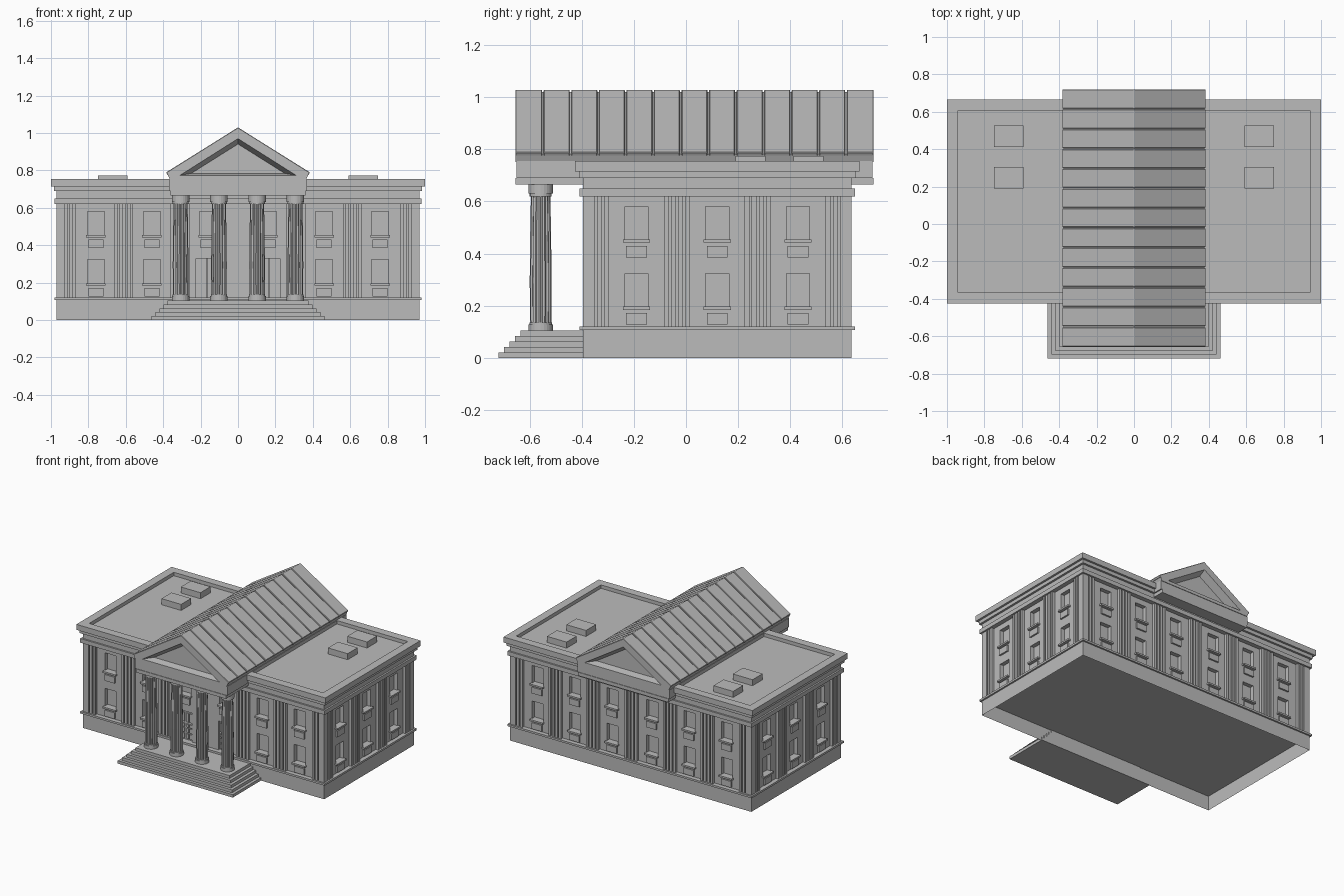
import bpy, bmesh, math
from mathutils import Vector

if "Cube" in bpy.data.objects:
    bpy.data.objects.remove(bpy.data.objects["Cube"], do_unlink=True)

stone = bpy.data.materials.new("grey_stone")
stone.use_nodes = True
grey = (0.5, 0.5, 0.5, 1)
stone.diffuse_color = grey
stone.node_tree.nodes["Principled BSDF"].inputs["Base Color"].default_value = grey

CY = 0.12              # centre of the main block in y
HX, HY = 0.97, 0.516   # half sizes of the main block
WALL = 0.02            # how far walls sit behind the pilasters


def finish(name, bm):
    bmesh.ops.recalc_face_normals(bm, faces=bm.faces)
    mesh = bpy.data.meshes.new(name)
    bm.to_mesh(mesh)
    bm.free()
    mesh.materials.append(stone)
    ob = bpy.data.objects.new(name, mesh)
    bpy.context.scene.collection.objects.link(ob)
    return ob


def loft(bm, rings):
    """Skin matching rings of points and cap both ends."""
    loops = [[bm.verts.new(p) for p in ring] for ring in rings]
    n = len(loops[0])
    for a, b in zip(loops, loops[1:]):
        for i in range(n):
            j = (i + 1) % n
            bm.faces.new((a[i], a[j], b[j], b[i]))
    bm.faces.new(loops[0])
    bm.faces.new(loops[-1])


def add_box(bm, x0, x1, y0, y1, z0, z1):
    loft(bm, [[(x0, y0, z), (x1, y0, z), (x1, y1, z), (x0, y1, z)] for z in (z0, z1)])


def box(name, *size):
    bm = bmesh.new()
    add_box(bm, *size)
    return finish(name, bm)


def slab(name, grow, z0, z1):
    return box(name, -HX - grow, HX + grow, CY - HY - grow, CY + HY + grow, z0, z1)


def cut(target, cutter):
    mod = target.modifiers.new("cut", "BOOLEAN")
    mod.operation = "DIFFERENCE"
    mod.solver = "EXACT"
    mod.object = cutter
    bpy.context.view_layer.objects.active = target
    bpy.ops.object.modifier_apply(modifier=mod.name)
    bpy.data.objects.remove(cutter, do_unlink=True)


# Plinth, open underneath
plinth = slab("plinth", 0, 0, 0.108)
bm = bmesh.new()
bm.from_mesh(plinth.data)
low = [f for f in bm.faces if all(v.co.z < 0.01 for v in f.verts)]
bmesh.ops.delete(bm, geom=low, context="FACES_ONLY")
bm.to_mesh(plinth.data)
bm.free()
slab("plinth_ledge", 0.012, 0.106, 0.12)

# Walls and entablature
walls = slab("walls", -WALL, 0.115, 0.625)
slab("architrave", 0.012, 0.62, 0.65)
slab("frieze", 0, 0.65, 0.69)
slab("lower_cornice", 0.015, 0.69, 0.715)
roof = slab("flat_roof", 0.03, 0.715, 0.755)
cut(roof, slab("roof_well", -0.03, 0.73, 0.8))

# Facade details, placed by side: (name, along, outward, half depth, window spots, pilaster spots)
X, Y = Vector((1, 0, 0)), Vector((0, 1, 0))
long_windows = [-0.76, -0.46, -0.16, 0.16, 0.46, 0.76]
long_pilasters = [-0.92, -0.61, -0.31, 0.31, 0.61, 0.92]
short_windows = [-0.31, 0, 0.31]
short_pilasters = [-0.466, -0.155, 0.155, 0.466]
sides = [("front", X, -Y, HY, long_windows, long_pilasters),
         ("back", -X, Y, HY, long_windows, long_pilasters + [0]),
         ("left", Y, X, HX, short_windows, short_pilasters),
         ("right", -Y, -X, HX, short_windows, short_pilasters)]

holes = bmesh.new()
for side, along, out, depth, windows, pilasters in sides:
    face = Vector((0, CY, 0)) + out * (depth - WALL)

    def place(bm, u, half, d0, d1, z0, z1):
        a = face + along * (u - half) + out * d0
        b = face + along * (u + half) + out * d1
        x, y = sorted((a.x, b.x)), sorted((a.y, b.y))
        add_box(bm, *x, *y, z0, z1)

    sills, panels, posts = bmesh.new(), bmesh.new(), bmesh.new()
    for u in windows:
        for z in (0.19, 0.448):
            if side == "front" and abs(u) < 0.2 and z < 0.3:
                continue
            place(holes, u, 0.045, -0.03, 0.02, z, z + 0.133)
            place(sills, u, 0.052, -0.03, 0.02, z - 0.006, z + 0.006)
            place(panels, u, 0.04, -0.01, 0.012, z - 0.063, z - 0.018)
    for u in pilasters:
        place(posts, u, 0.05, -0.01, 0.008, 0.118, 0.622)
        for i in range(4):
            place(posts, u + (i - 1.5) * 0.0273, 0.009, 0, WALL, 0.118, 0.622)
    finish(side + "_window_sills", sills)
    finish(side + "_window_panels", panels)
    finish(side + "_pilasters", posts)

# Entrance doors with raised frames and panels
doors = bmesh.new()
front = CY - HY + WALL
for cx in (-0.165, 0.165):
    add_box(holes, cx - 0.06, cx + 0.06, front - 0.02, front + 0.03, 0.1, 0.33)
    for leaf in (-0.03, 0.03):
        x = cx + leaf
        add_box(doors, x - 0.029, x + 0.029, front + 0.015, front + 0.035, 0.118, 0.33)
        for col in (-0.013, 0.013):
            for z0, z1 in ((0.13, 0.165), (0.175, 0.205), (0.213, 0.235), (0.25, 0.315)):
                add_box(doors, x + col - 0.009, x + col + 0.009, front + 0.007, front + 0.02, z0, z1)
cut(walls, finish("openings", holes))
finish("entrance_doors", doors)

# Entrance steps
bm = bmesh.new()
for i in range(5):
    inset = i * 0.021
    add_box(bm, -0.462 + inset, 0.462 - inset, -0.72 + inset, -0.39, i * 0.021, (i + 1) * 0.021)
finish("entrance_steps", bm)

# Portico columns with fluted shafts
FLUTES = 16


def ring(cx, cy, r, z, n, groove=1.0):
    return [(cx + r * (groove if i % 2 else 1) * math.cos(math.tau * i / n),
             cy + r * (groove if i % 2 else 1) * math.sin(math.tau * i / n), z) for i in range(n)]


for k, cx in enumerate((-0.307, -0.102, 0.102, 0.307)):
    bm = bmesh.new()
    cy = -0.558
    loft(bm, [ring(cx, cy, r, z, FLUTES * 2, 0.88) for r, z in
              ((0.041, 0.125), (0.042, 0.3), (0.04, 0.48), (0.037, 0.635))])
    for r, z0, z1 in ((0.047, 0.103, 0.128), (0.043, 0.128, 0.136),
                      (0.042, 0.62, 0.63), (0.047, 0.63, 0.668)):
        loft(bm, [ring(cx, cy, r, z, 24) for z in (z0, z1)])
    finish("portico_column_%d" % (k + 1), bm)

# Portico beam running through the building
Y0, Y1 = -0.655, 0.72
box("portico_beam", -0.362, 0.362, Y0, Y1, 0.665, 0.69)
box("portico_frieze", -0.37, 0.37, Y0 + 0.004, Y1 - 0.004, 0.69, 0.755)


def prism(name, profile, y0, y1):
    bm = bmesh.new()
    loft(bm, [[(x, y, z) for x, z in profile] for y in (y0, y1)])
    return finish(name, bm)


# Gable body with a tapered recess in both pediments
gable = prism("gable", [(-0.365, 0.752), (0.365, 0.752), (0.378, 0.783), (0, 1.02), (-0.378, 0.783)], Y0, Y1)
outer = [(-0.31, 0.774), (0.31, 0.774), (0, 0.97)]
inner = [(-0.25, 0.784), (0.25, 0.784), (0, 0.941)]
for end, inward in ((Y0, 1), (Y1, -1)):
    bm = bmesh.new()
    loft(bm, [[(x, end + d * inward, z) for x, z in tri]
              for d, tri in ((-0.01, outer), (0.001, outer), (0.05, inner))])
    cut(gable, finish("pediment_recess", bm))

# Roof panels with narrow gaps
count = 13
step = (Y1 - Y0) / count
chevron = [(-0.385, 0.789), (0, 1.03), (0.385, 0.789), (0.376, 0.774), (0, 1.012), (-0.376, 0.774)]
for i in range(count):
    y = Y0 + i * step
    panel = prism("roof_panel_%d" % (i + 1), chevron, y + 0.003 * (i > 0), y + step - 0.003 * (i < count - 1))
    bev = panel.modifiers.new("bevel", "BEVEL")
    bev.width = 0.003
    bev.segments = 1

# Skylights on the flat roof
bm = bmesh.new()
for sx in (-1, 1):
    for y in (0.19, 0.412):
        x = sorted((sx * 0.59, sx * 0.748))
        add_box(bm, *x, y, y + 0.115, 0.725, 0.774)
finish("skylights", bm)
